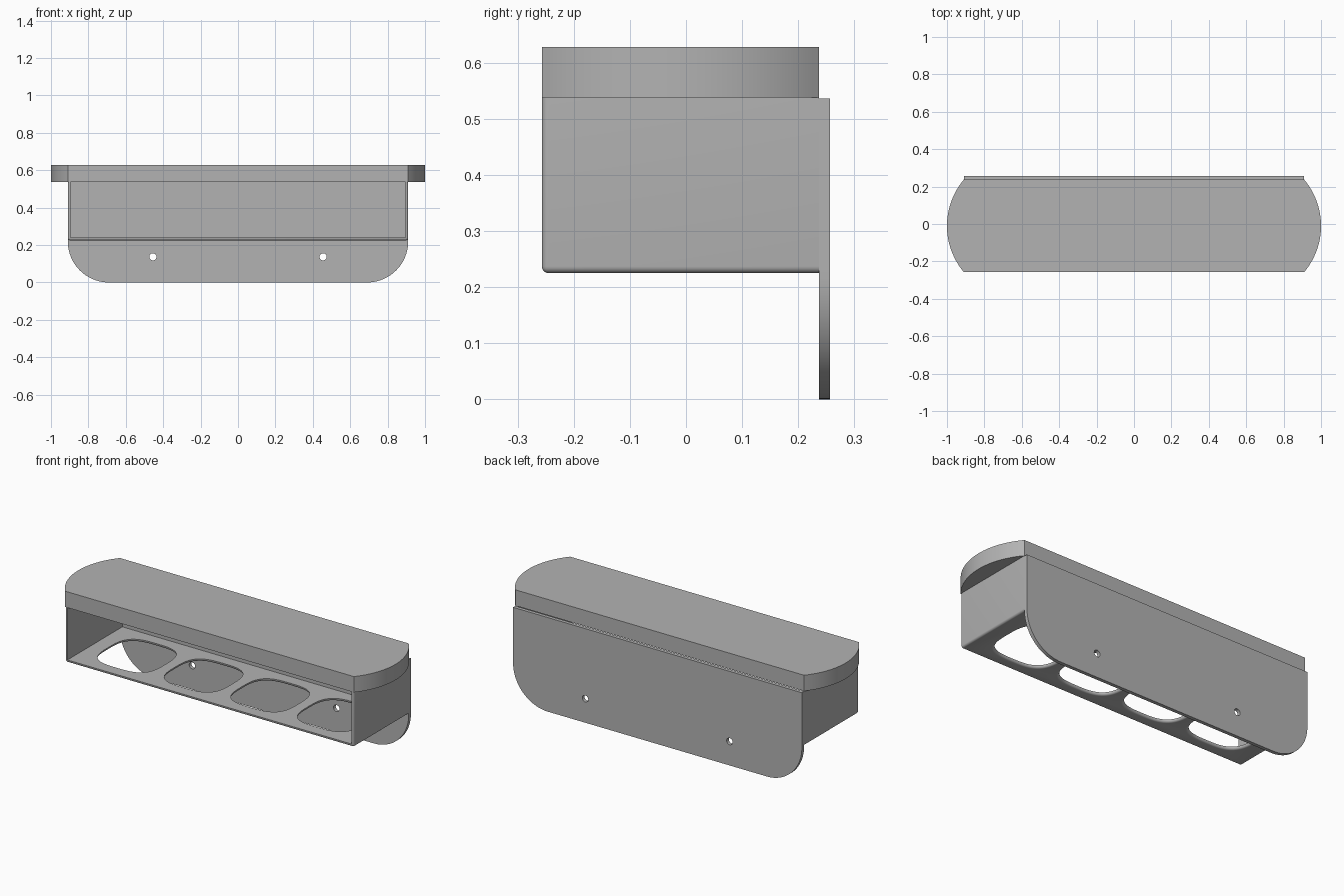
import bpy, bmesh, math
from mathutils import Vector

if "Cube" in bpy.data.objects:
    bpy.data.objects.remove(bpy.data.objects["Cube"])

grey = bpy.data.materials.new("plain grey")
grey.use_nodes = True
COLOUR = (0.45, 0.45, 0.45, 1)
grey.diffuse_color = COLOUR
grey.node_tree.nodes["Principled BSDF"].inputs["Base Color"].default_value = COLOUR

HALF, FRONT, PLATE, BACK = 0.91, -0.257, 0.237, 0.257
FLOOR, ROOF, WALL = 0.225, 0.538, 0.015
MID = (FRONT + PLATE) / 2


def loft(name, rings):
    """Closed solid through rings of equal point count."""
    bm = bmesh.new()
    loops = [[bm.verts.new(p) for p in ring] for ring in rings]
    n = len(loops[0])
    for a, b in zip(loops, loops[1:]):
        for i in range(n):
            j = (i + 1) % n
            bm.faces.new((a[i], a[j], b[j], b[i]))
    bm.faces.new(loops[0][::-1])
    bm.faces.new(loops[-1])
    bmesh.ops.recalc_face_normals(bm, faces=bm.faces[:])
    mesh = bpy.data.meshes.new(name)
    bm.to_mesh(mesh)
    bm.free()
    obj = bpy.data.objects.new(name, mesh)
    obj.data.materials.append(grey)
    bpy.context.collection.objects.link(obj)
    return obj


def box(name, x, y0, y1, z0, z1):
    return loft(name, [[(-x, y0, z), (x, y0, z), (x, y1, z), (-x, y1, z)] for z in (z0, z1)])


def arc(cx, cy, r, start, end, steps):
    return [(cx + r * math.cos(t), cy + r * math.sin(t))
            for t in (math.radians(start + (end - start) * i / steps) for i in range(steps + 1))]


def cut(obj, cutter):
    mod = obj.modifiers.new("cut", "BOOLEAN")
    mod.operation, mod.solver, mod.object = "DIFFERENCE", "EXACT", cutter
    bpy.context.view_layer.objects.active = obj
    bpy.ops.object.modifier_apply(modifier=mod.name)
    bpy.data.objects.remove(cutter)


def smooth(obj):
    bpy.ops.object.select_all(action="DESELECT")
    obj.select_set(True)
    bpy.context.view_layer.objects.active = obj
    bpy.ops.object.shade_smooth_by_angle(angle=math.radians(30))


# Shelf top with bowed ends
half_depth, bow = (PLATE - FRONT) / 2, 0.09
radius = (half_depth ** 2 + bow ** 2) / (2 * bow)
sweep = math.degrees(math.asin(half_depth / radius))
right_end = arc(1 - radius, MID, radius, -sweep, sweep, 32)
outline = right_end + [(-x, y) for x, y in reversed(right_end)]
shelf = loft("shelf_top", [[(x, y, z) for x, y in outline] for z in (ROOF, 0.628)])
smooth(shelf)

# Back plate with rounded lower corners and two screw holes
R = 0.22
corner = arc(HALF - R, R, R, -90, 0, 24)
side = corner + [(HALF, ROOF - 0.002)]
outline = side + [(-x, z) for x, z in reversed(side)]
plate = loft("back_plate", [[(x, y, z) for x, z in outline] for y in (PLATE, BACK)])
for sx in (-1, 1):
    hole = arc(sx * 0.455, 0.137, 0.019, 0, 345, 23)
    cut(plate, loft("screw_hole", [[(x, y, z) for x, z in hole] for y in (0.2, 0.3)]))
smooth(plate)

# Tray: rounded outer edges, open front, four openings in the floor
tray = box("tray", HALF, FRONT, PLATE, FLOOR, ROOF)
bm = bmesh.new()
bm.from_mesh(tray.data)


def at(edge, axis, value):
    return all(abs(v.co[axis] - value) < 1e-4 for v in edge.verts)


rounded = [e for e in bm.edges if not at(e, 1, PLATE) and not at(e, 2, ROOF)
           and (at(e, 2, FLOOR) or at(e, 1, FRONT))]
bmesh.ops.bevel(bm, geom=rounded, offset=0.012, segments=5, profile=0.5, affect="EDGES")
bm.to_mesh(tray.data)
bm.free()
cut(tray, box("cavity", HALF - WALL, -0.5, 0.5, FLOOR + WALL, 0.7))


def squircle(cx, size, z, n=3.2, steps=64):
    ring = []
    for i in range(steps):
        c, s = math.cos(2 * math.pi * i / steps), math.sin(2 * math.pi * i / steps)
        ring.append((cx + size * math.copysign(abs(c) ** (2 / n), c),
                     MID + size * math.copysign(abs(s) ** (2 / n), s), z))
    return ring


LIP = 0.012
for k in range(4):
    cx = (k - 1.5) * 0.42
    rings = [squircle(cx, 0.18 + LIP, FLOOR - 0.02)]
    for i in range(6):
        t = math.radians(18 * i)
        rings.append(squircle(cx, 0.18 + LIP * (1 - math.sin(t)), FLOOR + LIP * (1 - math.cos(t))))
    rings.append(squircle(cx, 0.18, FLOOR + 0.05))
    cut(tray, loft("floor_opening", rings))
smooth(tray)
